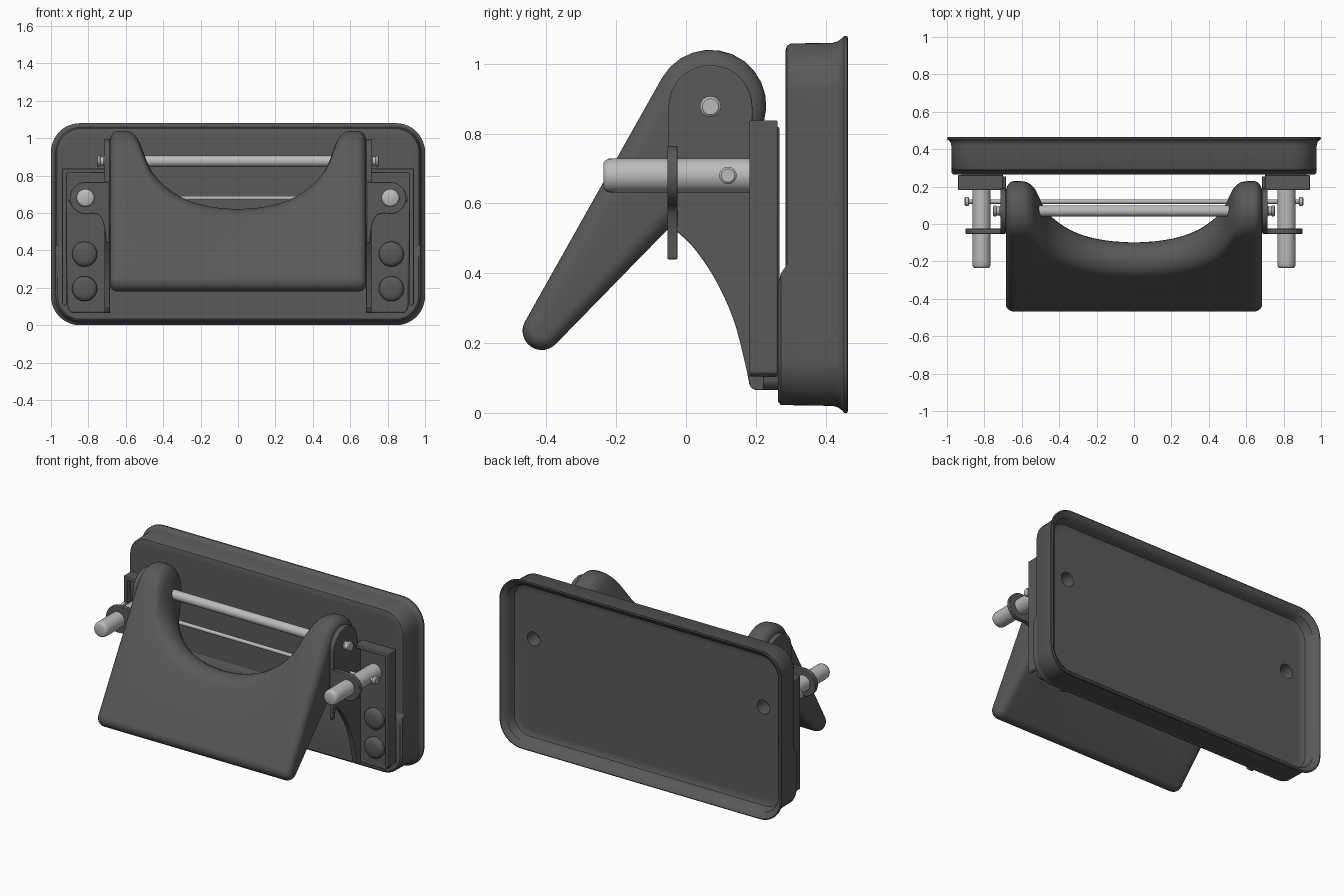
import bpy, bmesh
from math import sin, cos, asin, pi, radians
from mathutils import Vector

if "Cube" in bpy.data.objects:
    bpy.data.objects.remove(bpy.data.objects["Cube"])


def material(name, v):
    m = bpy.data.materials.new(name)
    m.diffuse_color = (v, v, v, 1)
    m.use_nodes = True
    m.node_tree.nodes["Principled BSDF"].inputs["Base Color"].default_value = m.diffuse_color
    return m


DARK, STEEL = material("dark_grey", 0.1), material("steel", 0.5)


def shade(ob, angle):
    bpy.ops.object.select_all(action='DESELECT')
    bpy.context.view_layer.objects.active = ob
    ob.select_set(True)
    bpy.ops.object.shade_smooth_by_angle(angle=radians(angle))


def make(name, loops, mat=DARK, mirror=False, bevel=0, angle=35):
    """Skin a list of equal-length point loops, capping both ends."""
    bm = bmesh.new()
    rows = [[bm.verts.new(p) for p in lp] for lp in loops]
    n = len(rows[0])
    for a, b in zip(rows, rows[1:]):
        for i in range(n):
            bm.faces.new((a[i], a[(i + 1) % n], b[(i + 1) % n], b[i]))
    bm.faces.new(rows[0])
    bm.faces.new(rows[-1])
    bmesh.ops.recalc_face_normals(bm, faces=bm.faces)
    me = bpy.data.meshes.new(name)
    bm.to_mesh(me)
    bm.free()
    me.materials.append(mat)
    ob = bpy.data.objects.new(name, me)
    bpy.context.collection.objects.link(ob)
    if bevel:
        b = ob.modifiers.new("bevel", 'BEVEL')
        b.width, b.segments, b.limit_method, b.angle_limit = bevel, 2, 'ANGLE', radians(40)
    if mirror:
        ob.modifiers.new("mirror", 'MIRROR').use_mirror_merge = False
    shade(ob, angle)
    return ob


def arc(cx, cy, r, a0, a1, n=12):
    return [(cx + r * cos(radians(a0 + (a1 - a0) * i / n)),
             cy + r * sin(radians(a0 + (a1 - a0) * i / n))) for i in range(n + 1)]


def spline(pts, n=5):
    """Catmull-Rom curve through 2D points."""
    P = [Vector(p) for p in pts]
    P = [2 * P[0] - P[1]] + P + [2 * P[-1] - P[-2]]
    out = []
    for a, b, c, d in zip(P, P[1:], P[2:], P[3:]):
        for i in range(n):
            t = i / n
            out.append(0.5 * (2 * b + (c - a) * t + (2 * a - 5 * b + 4 * c - d) * t * t
                              + (3 * b - a - 3 * c + d) * t ** 3))
    return [tuple(p) for p in out + [P[-2]]]


def lathe(name, axis, origin, prof, mat=STEEL, mirror=False, n=28):
    """Revolve (position, radius) pairs about a line along x or y."""
    o = Vector(origin)
    loops = []
    for t, r in prof:
        ring = []
        for i in range(n):
            u, v = r * cos(2 * pi * i / n), r * sin(2 * pi * i / n)
            ring.append(o + Vector((t, u, v) if axis == 'x' else (u, t, v)))
        loops.append(ring)
    return make(name, loops, mat, mirror)


def round_rect(y, hw, z0, z1, rb, rt):
    pts = (arc(hw - rb, z0 + rb, rb, -90, 0) + arc(hw - rt, z1 - rt, rt, 0, 90)
           + arc(rt - hw, z1 - rt, rt, 90, 180) + arc(rb - hw, z0 + rb, rb, 180, 270))
    return [(x, y, z) for x, z in pts]


# Back pan, open at the rear with a flared rim: (y, half width, edge inset in z, corner radius)
pan_rows = [(.285, .93, .07, .1), (.285, .957, .042, .12), (.289, .968, .029, .13),
            (.30, .975, .022, .135), (.42, .977, .02, .135), (.435, .98, .016, .14),
            (.447, .99, .007, .15), (.453, 1, 0, .155), (.461, 1, 0, .155),
            (.464, .993, .006, .15), (.455, .98, .02, .14), (.44, .962, .038, .125),
            (.405, .952, .048, .115), (.388, .946, .054, .11), (.38, .932, .068, .1),
            (.38, .90, .1, .07)]
pan = make("back_pan", [round_rect(y, w, d, 1.08 - d, r, r) for y, w, d, r in pan_rows])
for s in (-1, 1):
    cut = lathe("hole_cutter", 'y', (s * .815, 0, .68), [(.25, .045), (.42, .045)], DARK)
    cut.hide_render = True
    m = pan.modifiers.new("hole", 'BOOLEAN')
    m.operation, m.object, m.solver = 'DIFFERENCE', cut, 'EXACT'
    bpy.context.view_layer.objects.active = pan
    bpy.ops.object.modifier_apply(modifier=m.name)
    bpy.data.objects.remove(cut)
shade(pan, 35)

# Raised lower part of the pan front
make("pan_step", [round_rect(.264, .965, .032, .37, .125, .01),
                  round_rect(.272, .975, .022, .40, .135, .01),
                  round_rect(.31, .975, .022, .455, .135, .01)], angle=20)

# Handle: tapered capsule sections swept across x, shortened in the middle to form the scoop
TIP, AXIS, TILT = Vector((-.413, .235)), Vector((.483, .645)), asin(.8)


def handle_section(x, f, inset_tip=0, inset_top=0, n=14):
    r0, r1 = .055 - inset_tip, .055 + .105 * f - inset_top
    top = TIP + AXIS * f
    a = pi / 2 + asin((r1 - r0) / (AXIS.length * f))
    pts = []
    for c, r, a0, a1 in ((top, r1, -a, a), (TIP, r0, a, 2 * pi - a)):
        for i in range(n + 1):
            t = TILT + a0 + (a1 - a0) * i / n
            pts.append((x, c.x + r * cos(t), c.y + r * sin(t)))
    return pts


scoop = spline([(0, .44), (.13, .455), (.25, .495), (.34, .555), (.41, .63), (.46, .71),
                (.49, .79), (.515, .88), (.54, .95), (.575, .99), (.615, 1)], 4)
half = [handle_section(x, f) for x, f in scoop]
for i in range(7):
    t = i / 6 * pi / 2
    half.append(handle_section(.64 + .045 * sin(t), 1, .038 * (1 - cos(t)), .06 * (1 - cos(t))))
other = [[(-x, y, z) for x, y, z in lp] for lp in reversed(half[1:])]
make("handle", other + half, angle=50)


def plate_xz(name, pts, y0, y1, bevel=0):
    return make(name, [[(x, y, z) for x, z in pts] for y in (y0, y1)], DARK, True, bevel)


# Bracket ears beside the handle (side profile in y, z)
ear = (arc(.07, .876, .12, 0, 180, 24)
       + spline([(-.05, .54), (.02, .475), (.085, .38), (.135, .27), (.165, .16), (.18, .09)])
       + arc(.205, .09, .025, 180, 270, 6) + [(.255, .065), (.255, .83), (.19, .83)])
make("bracket_ear", [[(x, y, z) for y, z in ear] for x in (.684, .715)], DARK, True, .005)

# Bracket base plates, raised L-shaped edges and pin guide tabs
plate_xz("bracket_base", [(.70, .065), (.89, .065), (.91, .085), (.925, .82), (.70, .82)],
         .22, .268, .008)
plate_xz("edge_lip", [(.70, .838), (.94, .838), (.94, .115), (.925, .103), (.915, .115),
                      (.915, .813), (.70, .813)], .182, .262, .004)
tab = (arc(.815, .68, .085, 90, -90, 20)
       + spline([(.775, .598), (.74, .585), (.72, .545), (.71, .49), (.705, .44)])
       + [(.688, .44), (.688, .765)])
plate_xz("guide_tab", tab, -.053, -.025, .003)

# Rivet heads
for i, z in enumerate((.38, .195)):
    lathe("rivet_%d" % (i + 1), 'y', (.82, 0, z),
          [(.186, .02), (.188, .045), (.195, .06), (.205, .067), (.225, .067)], DARK, True)

# Steel pins: sliding side pins, pivot rod and thin cross pin
lathe("side_pin", 'y', (.815, 0, .68),
      [(-.236, .036), (-.232, .043), (-.222, .048), (-.20, .049), (.235, .049)], STEEL, True)
P = [(.715, .03), (.72, .024), (.735, .024), (.738, .03), (.748, .03), (.754, .023)]
lathe("pivot_rod", 'x', (0, .07, .877), [(-t, r) for t, r in reversed(P)] + P)
Q = [(.87, .012), (.882, .012), (.884, .025), (.9, .025), (.905, .019)]
lathe("cross_pin", 'x', (0, .12, .68), [(-t, r) for t, r in reversed(Q)] + Q)
